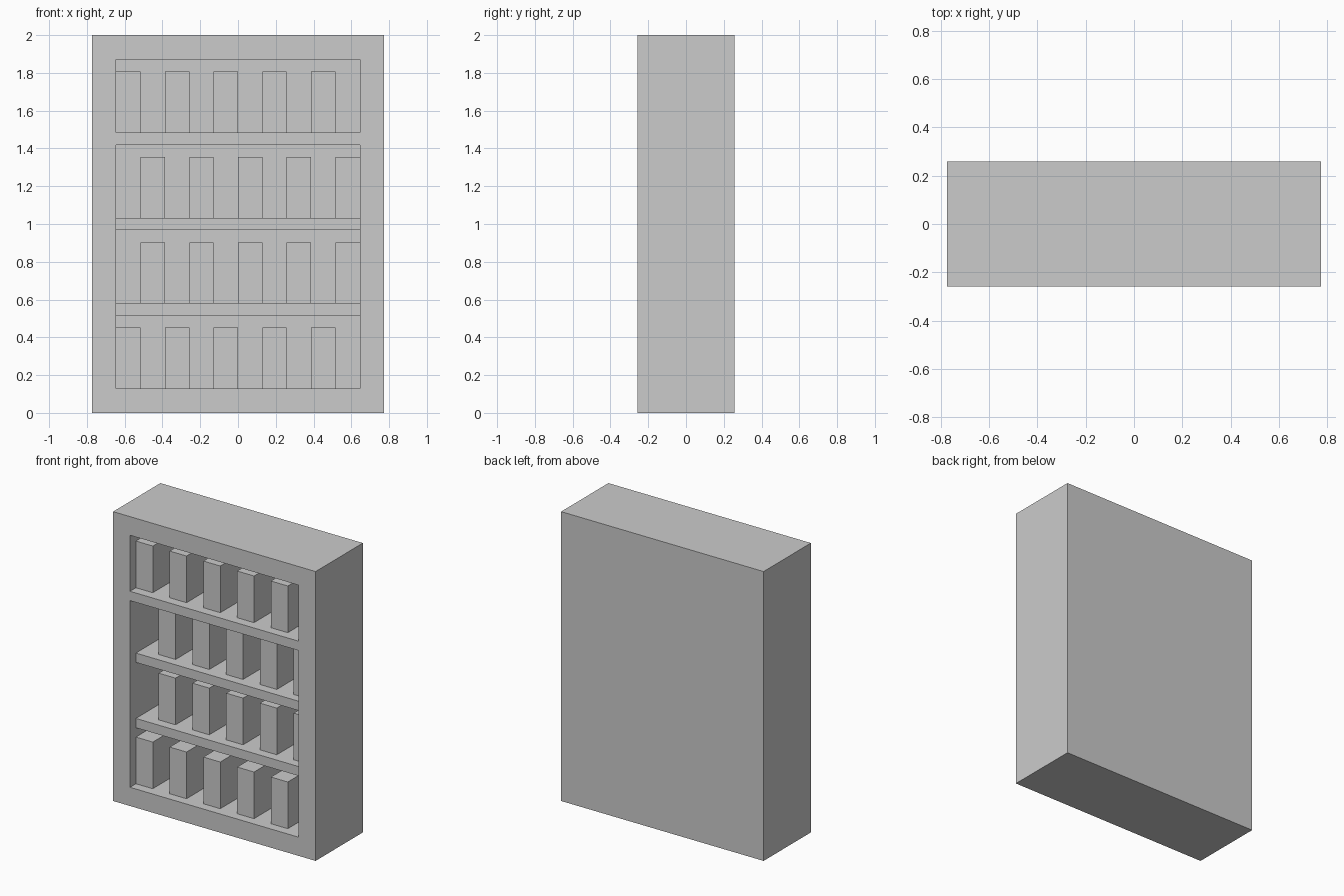
import bpy
import bmesh
from mathutils import Matrix, Vector

if "Cube" in bpy.data.objects:
    bpy.data.objects.remove(bpy.data.objects["Cube"], do_unlink=True)

U = 2 / 31                      # module: the case is 24 x 8 x 31 modules
HALF_W, FRONT, BACK, TOP = 12, -4, 4, 31
INNER = 10                      # half width of the openings
INNER_BACK = 2                  # front of the back panel

grey = bpy.data.materials.new("plain_grey")
grey.use_nodes = True
grey.diffuse_color = (0.6, 0.6, 0.6, 1)
grey.node_tree.nodes["Principled BSDF"].inputs["Base Color"].default_value = (0.6, 0.6, 0.6, 1)


def box(name, lo, hi):
    """Box between two corners given in modules."""
    lo, hi = Vector(lo) * U, Vector(hi) * U
    bm = bmesh.new()
    bmesh.ops.create_cube(bm, size=1, matrix=Matrix.LocRotScale((lo + hi) / 2, None, hi - lo))
    mesh = bpy.data.meshes.new(name)
    bm.to_mesh(mesh)
    bm.free()
    mesh.materials.append(grey)
    obj = bpy.data.objects.new(name, mesh)
    bpy.context.collection.objects.link(obj)
    return obj


# Case with two openings cut into the front
case = box("case", (-HALF_W, FRONT, 0), (HALF_W, BACK, TOP))
for name, bottom, top in (("lower_opening", 2, 22), ("upper_opening", 23, 29)):
    cutter = box(name, (-INNER, FRONT - 1, bottom), (INNER, INNER_BACK, top))
    cutter.hide_render = True
    cutter.hide_set(True)
    cut = case.modifiers.new(name, "BOOLEAN")
    cut.operation = "DIFFERENCE"
    cut.solver = "EXACT"
    cut.object = cutter

# Apply the cuts and drop the cutters
mesh = bpy.data.meshes.new_from_object(case.evaluated_get(bpy.context.evaluated_depsgraph_get()))
cutters = [m.object for m in case.modifiers]
case.modifiers.clear()
case.data = mesh
for cutter in cutters:
    bpy.data.objects.remove(cutter, do_unlink=True)

# Recessed shelves in the lower opening
for name, z in (("lower_shelf", 8), ("middle_shelf", 15)):
    box(name, (-INNER, FRONT + 1, z), (INNER, INNER_BACK, z + 1))

# Rows of books: floor height, first book's left edge, setback from the front
rows = (("bottom", 2, -10, 1), ("lower", 9, -8, 2), ("middle", 16, -8, 2), ("top", 23, -10, 1))
for row, z, start, setback in rows:
    for i in range(5):
        x = start + 4 * i
        box(f"{row}_row_book_{i + 1}", (x, FRONT + setback, z), (x + 2, INNER_BACK, z + 5))
